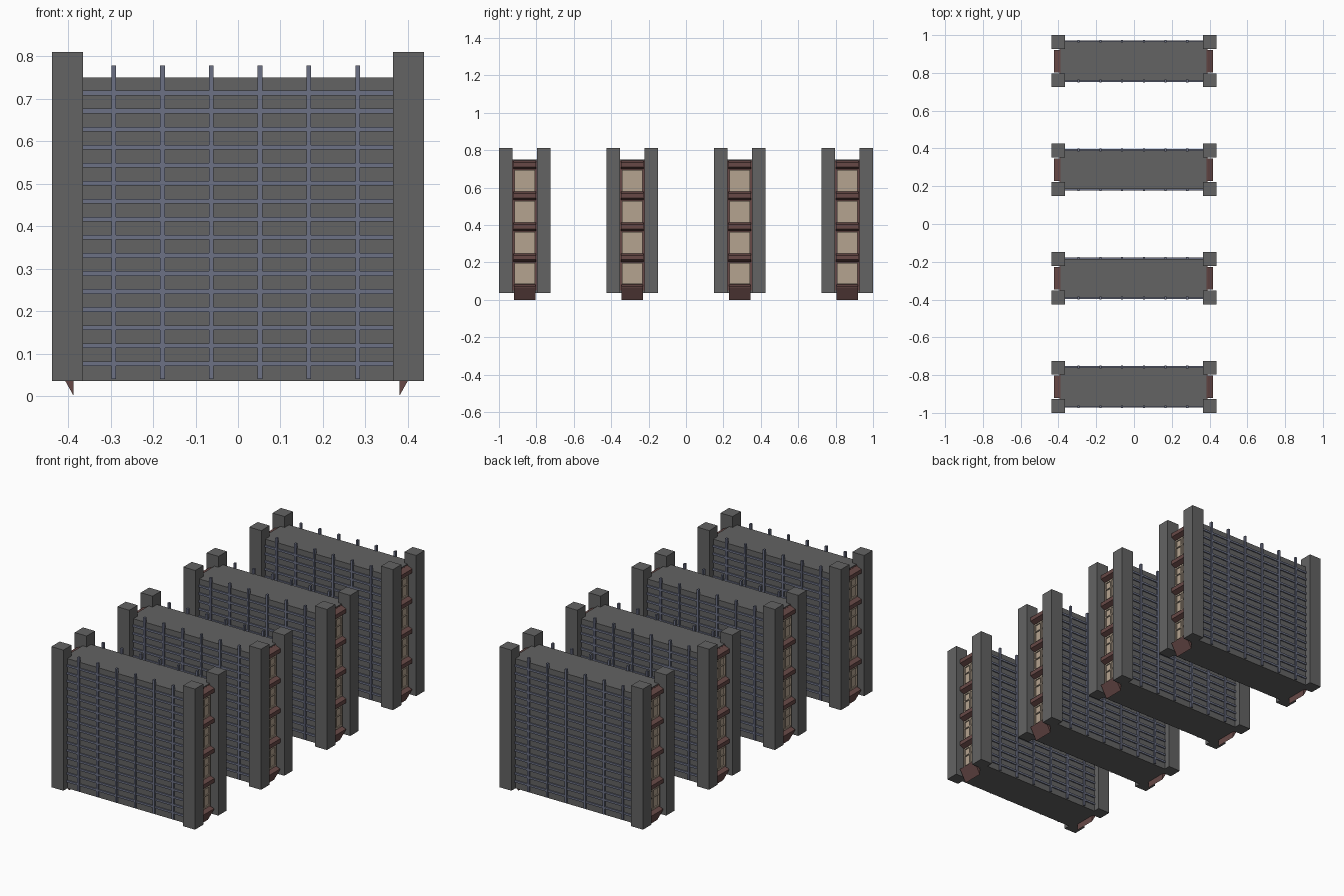
import bpy, bmesh

if "Cube" in bpy.data.objects:
    bpy.data.objects.remove(bpy.data.objects["Cube"])


def material(name, rgb):
    m = bpy.data.materials.new(name)
    m.diffuse_color = (*rgb, 1)
    m.use_nodes = True
    m.node_tree.nodes["Principled BSDF"].inputs["Base Color"].default_value = m.diffuse_color
    return m


CONCRETE = material("concrete grey", (0.125, 0.125, 0.125))
STEEL = material("blue grey steel", (0.15, 0.165, 0.235))
BRICK = material("red brown panel", (0.135, 0.066, 0.062))
BEIGE = material("beige window", (0.46, 0.37, 0.28))


def box(bm, x0, x1, y0, y1, z0, z1):
    x0, x1 = sorted((x0, x1))
    y0, y1 = sorted((y0, y1))
    v = [bm.verts.new((x, y, z)) for x in (x0, x1) for y in (y0, y1) for z in (z0, z1)]
    for f in ((0, 1, 3, 2), (4, 6, 7, 5), (0, 4, 5, 1), (2, 3, 7, 6), (0, 2, 6, 4), (1, 5, 7, 3)):
        bm.faces.new([v[i] for i in f])


def prism(bm, profile, y0, y1):
    """Extrude an (x, z) profile along y."""
    a = [bm.verts.new((x, y0, z)) for x, z in profile]
    b = [bm.verts.new((x, y1, z)) for x, z in profile]
    n = len(profile)
    bm.faces.new(a)
    bm.faces.new(b[::-1])
    for i in range(n):
        j = (i + 1) % n
        bm.faces.new((a[j], a[i], b[i], b[j]))


def finish(bm, name, mat, y):
    bmesh.ops.recalc_face_normals(bm, faces=bm.faces)
    me = bpy.data.meshes.new(name)
    bm.to_mesh(me)
    bm.free()
    me.materials.append(mat)
    ob = bpy.data.objects.new(name, me)
    ob.location.y = y
    bpy.context.collection.objects.link(ob)


BASE, ROOF, WALL = 0.035, 0.75, 0.103
STOREY = 0.1655


def tower(n, cy):
    # main slab
    bm = bmesh.new()
    box(bm, -0.39, 0.385, -WALL, WALL, BASE, ROOF)
    finish(bm, f"slab_{n}", CONCRETE, cy)

    # corner pillars
    bm = bmesh.new()
    for sx in (-1, 1):
        for sy in (-1, 1):
            box(bm, sx * 0.365, sx * 0.438, sy * 0.065, sy * 0.138, BASE, 0.81)
    finish(bm, f"corner_pillars_{n}", CONCRETE, cy)

    # steel grid on both long faces
    bm = bmesh.new()
    for s in (-1, 1):
        for i in range(6):
            x = -0.293 + i * 0.115
            box(bm, x - 0.0055, x + 0.0055, s * 0.098, s * 0.112, 0.04, 0.778)
        for i in range(16):
            z = 0.076 + i * 0.0425
            box(bm, -0.37, 0.37, s * 0.1, s * 0.109, z - 0.0055, z + 0.0055)
    finish(bm, f"facade_grid_{n}", STEEL, cy)

    # sloped spandrels and windows on both narrow ends
    spandrels, windows = bmesh.new(), bmesh.new()
    for s in (-1, 1):
        x0 = 0.38 if s > 0 else -0.387

        def out(d):
            return x0 + s * d

        prism(spandrels, [(x0, 0.0), (out(0.037), 0.066), (out(0.037), 0.07), (x0, 0.085)],
              -0.058, 0.058)
        for i in range(1, 5):
            z = 0.198 + (i - 1) * STOREY
            prism(spandrels, [(x0, z), (out(0.037), z + 0.016), (out(0.037), z + 0.038),
                              (x0, z + 0.053)], -0.06, 0.06)
        # brown backing behind the windows
        box(spandrels, x0, out(0.008), -0.065, 0.065, 0.05, 0.745)
        for i in range(4):
            b = 0.083 + i * STOREY
            t = b + 0.114
            # glazing
            box(windows, x0, out(0.011), -0.054, 0.054, b, t)
            # outer frame, twin mullion and transom
            for y0, y1 in ((-0.055, -0.047), (-0.007, -0.002), (0.002, 0.007), (0.047, 0.055)):
                box(windows, x0, out(0.018), y0, y1, b, t)
            for z0, z1 in ((b, b + 0.008), (b + 0.064, b + 0.069), (t - 0.008, t)):
                box(windows, x0, out(0.017), -0.054, 0.054, z0, z1)
    finish(spandrels, f"end_spandrels_{n}", BRICK, cy)
    finish(windows, f"end_windows_{n}", BEIGE, cy)


for n, cy in enumerate((-0.862, -0.287, 0.287, 0.862), 1):
    tower(n, cy)
